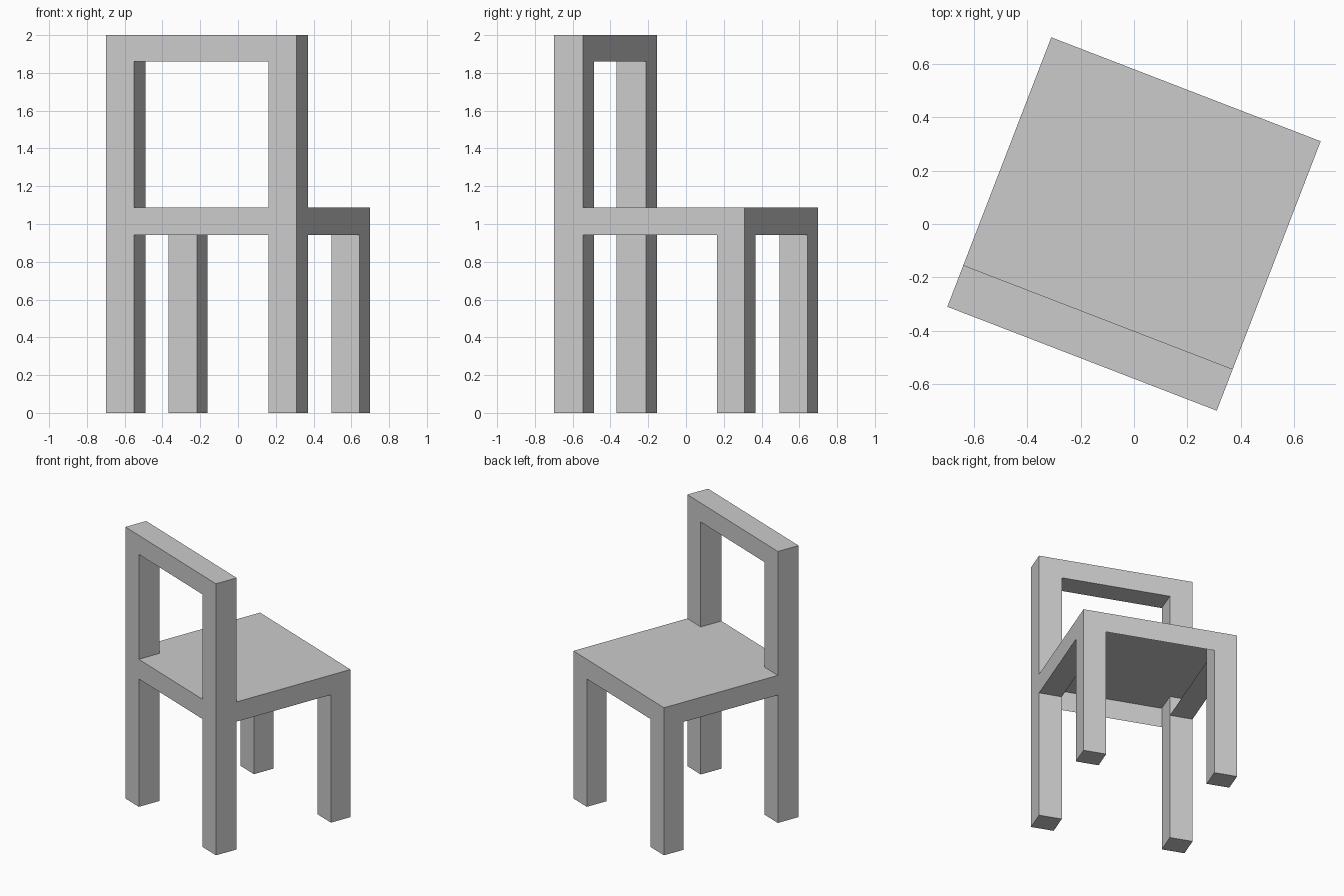
import bpy, math

if "Cube" in bpy.data.objects:
    bpy.data.objects.remove(bpy.data.objects["Cube"])

TURN = math.radians(-21.1)      # whole chair is turned about z
H = 0.5415                      # half of the square footprint
W, D, L = 0.16, 0.167, 0.158    # post width, back post depth, front leg depth
Z0, Z1, TOP = 0.942, 1.087, 2.0 # seat underside, seat top, chair top

FACES = {"-x": (0, 4, 7, 3), "+x": (1, 2, 6, 5), "-y": (0, 1, 5, 4),
         "+y": (3, 7, 6, 2), "-z": (0, 3, 2, 1), "+z": (4, 5, 6, 7)}


def box(name, x, y, z, keep=tuple(FACES)):
    """Box from ranges, keeping only the listed sides."""
    verts = [(x[i], y[j], z[k]) for k in (0, 1)
             for i, j in ((0, 0), (1, 0), (1, 1), (0, 1))]
    mesh = bpy.data.meshes.new(name)
    faces = [FACES[f] for f in keep]
    used = sorted({i for f in faces for i in f})
    mesh.from_pydata([verts[i] for i in used], [],
                     [[used.index(i) for i in f] for f in faces])
    obj = bpy.data.objects.new(name, mesh)
    obj.rotation_euler.z = TURN
    bpy.context.collection.objects.link(obj)


# posts, legs and side rails, left and right
for side, x, out in (("left", (-H, -H + W), "-x"), ("right", (H - W, H), "+x")):
    box(side + "_back_post", x, (-H, -H + D), (0, TOP))
    box(side + "_leg", x, (H - L, H), (0, Z1), ("-x", "+x", "-y", "+y", "-z"))
    box(side + "_seat_rail", x, (-H + D, H - L), (Z0, Z1), (out, "-z"))

# rails across the chair, hollow behind their faces
inner = (-H + W, H - W)
box("back_top_rail", inner, (-H, -H + D), (1.86, TOP), ("-y", "+y", "-z", "+z"))
box("back_seat_rail", inner, (-H, -H + D), (Z0, Z1), ("-y", "+z"))
box("front_seat_rail", inner, (H - L, H), (Z0, Z1), ("+y",))

# seat surface
box("seat", (-H, H), (-H + D, H), (Z0, Z1), ("+z",))
